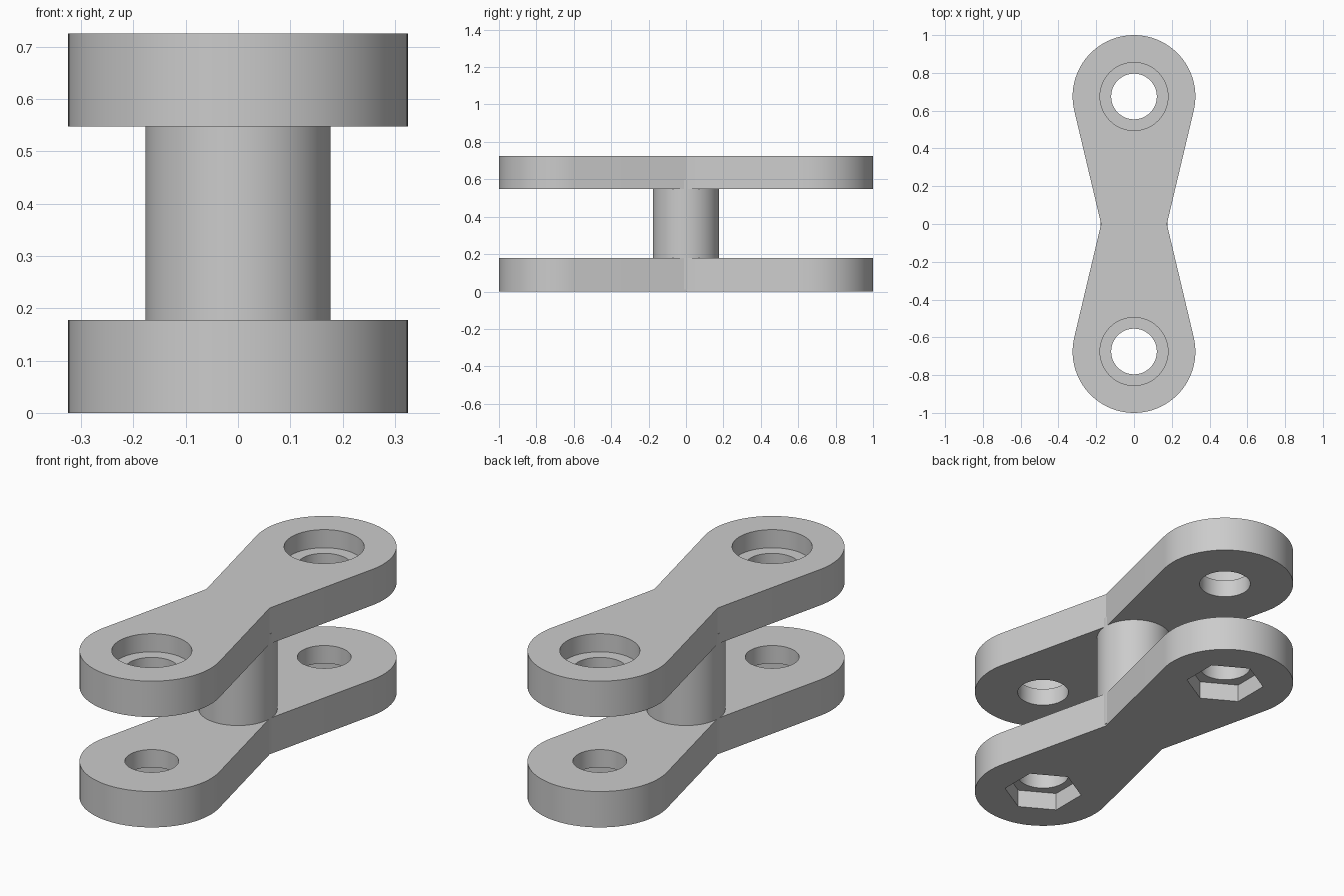
import bpy
import bmesh
from math import acos, atan2, cos, sin, hypot, pi, radians

if "Cube" in bpy.data.objects:
    bpy.data.objects.remove(bpy.data.objects["Cube"])

THICK = 0.178      # plate thickness
TOP_Z = 0.547      # underside of the upper plate
END_Y = 0.675      # hole centres
END_R = 0.325      # rounded end radius
WAIST = 0.174      # half width at the middle
POST_R = 0.177
HOLE_R = 0.121
RECESS = 0.09      # depth of bolt and nut recesses

grey = bpy.data.materials.new("light_grey")
grey.use_nodes = True
grey.diffuse_color = (0.6, 0.6, 0.6, 1)
grey.node_tree.nodes["Principled BSDF"].inputs["Base Color"].default_value = (0.6, 0.6, 0.6, 1)


def prism(name, outline, z0, z1):
    """Extrude a closed xy outline from z0 to z1."""
    bm = bmesh.new()
    face = bm.faces.new([bm.verts.new((x, y, z0)) for x, y in outline])
    ext = bmesh.ops.extrude_face_region(bm, geom=[face])
    for v in ext["geom"]:
        if isinstance(v, bmesh.types.BMVert):
            v.co.z = z1
    bmesh.ops.recalc_face_normals(bm, faces=bm.faces)
    mesh = bpy.data.meshes.new(name)
    bm.to_mesh(mesh)
    bm.free()
    mesh.materials.append(grey)
    obj = bpy.data.objects.new(name, mesh)
    bpy.context.collection.objects.link(obj)
    return obj


def ring(radius, sides, y=0.0, turn=0.0):
    return [(radius * cos(turn + 2 * pi * i / sides),
             y + radius * sin(turn + 2 * pi * i / sides)) for i in range(sides)]


def link_outline(steps=48):
    """Two round ends joined by tangent lines that meet at a narrow waist."""
    start = atan2(-END_Y, WAIST) + acos(END_R / hypot(END_Y, WAIST))
    arc = []
    for i in range(steps + 1):
        a = start + (pi - 2 * start) * i / steps
        arc.append((END_R * cos(a), END_Y + END_R * sin(a)))
    return [(WAIST, 0)] + arc + [(-WAIST, 0)] + [(-x, -y) for x, y in arc]


def activate(obj):
    bpy.ops.object.select_all(action='DESELECT')
    obj.select_set(True)
    bpy.context.view_layer.objects.active = obj


def cut(obj, outline, z0, z1):
    cutter = prism("cutter", outline, z0, z1)
    cutter.hide_render = True
    mod = obj.modifiers.new("cut", 'BOOLEAN')
    mod.operation = 'DIFFERENCE'
    mod.solver = 'EXACT'
    mod.object = cutter
    activate(obj)
    bpy.ops.object.modifier_apply(modifier=mod.name)
    bpy.data.objects.remove(cutter)


# Plates
lower = prism("lower_plate", link_outline(), 0, THICK)
upper = prism("upper_plate", link_outline(), TOP_Z, TOP_Z + THICK)

# Bolt holes, round head recesses above and hexagonal nut recesses below
for y in (-END_Y, END_Y):
    cut(lower, ring(HOLE_R, 48, y), -0.1, THICK + 0.1)
    cut(lower, ring(0.184, 6, y, pi / 2), -0.1, RECESS)
    cut(upper, ring(HOLE_R, 48, y), TOP_Z - 0.1, TOP_Z + THICK + 0.1)
    cut(upper, ring(0.18, 64, y), TOP_Z + THICK - RECESS, TOP_Z + THICK + 0.1)

# Central post, sunk into both plates
post = prism("central_post", ring(POST_R, 64), 0.01, TOP_Z + 0.05)

for part in (lower, upper, post):
    activate(part)
    bpy.ops.object.shade_smooth_by_angle(angle=radians(20))
